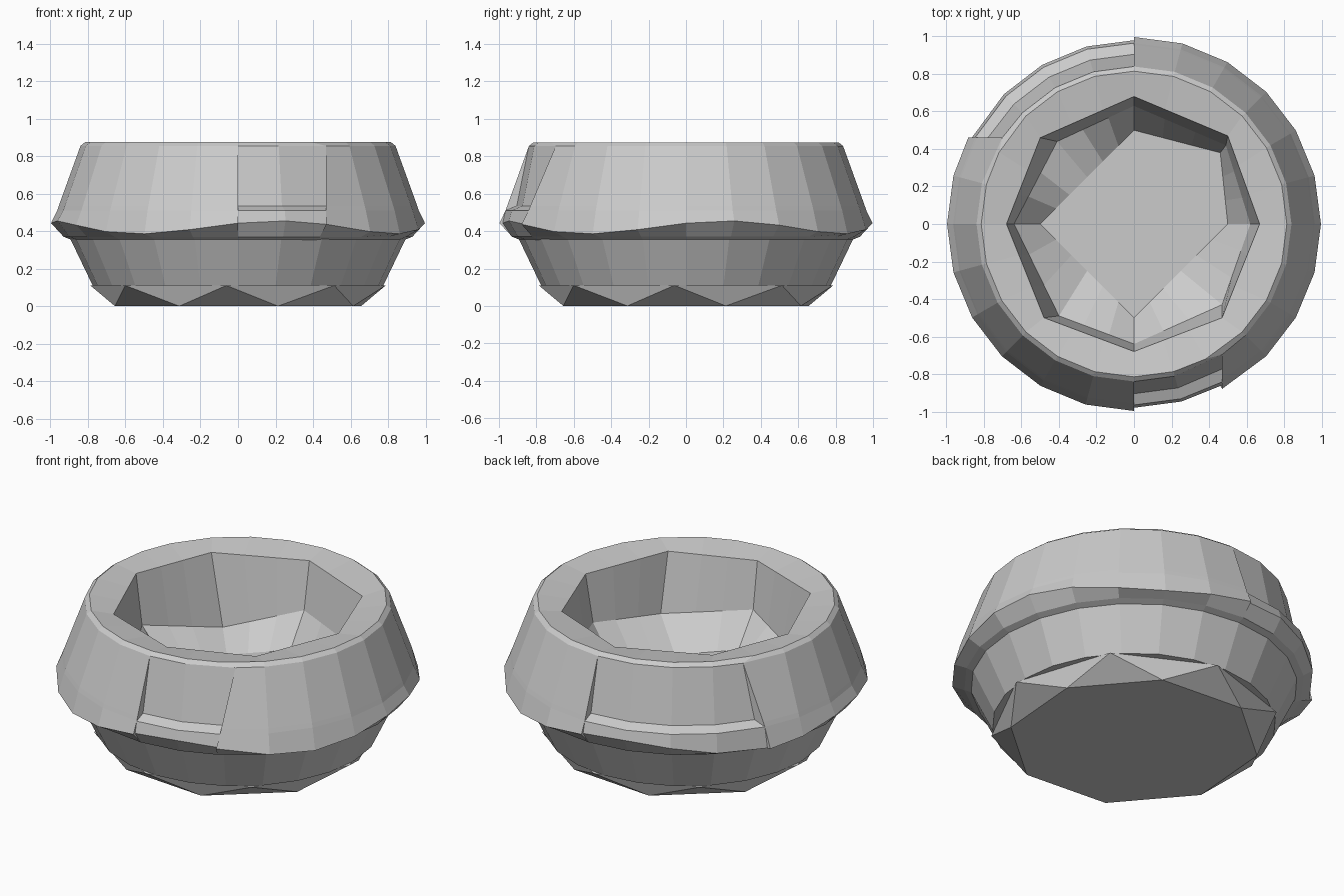
import bpy, bmesh
from math import sin, cos, radians, floor, sqrt

if "Cube" in bpy.data.objects:
    bpy.data.objects.remove(bpy.data.objects["Cube"])


def finish(bm, name):
    bmesh.ops.remove_doubles(bm, verts=bm.verts, dist=0.001)
    bmesh.ops.dissolve_degenerate(bm, edges=bm.edges, dist=0.0005)
    bmesh.ops.recalc_face_normals(bm, faces=bm.faces)
    mesh = bpy.data.meshes.new(name)
    bm.to_mesh(mesh)
    bm.free()
    ob = bpy.data.objects.new(name, mesh)
    bpy.context.collection.objects.link(ob)
    return ob


def loft(name, rings, cap_last=False):
    bm = bmesh.new()
    loops = [[bm.verts.new(p) for p in ring] for ring in rings]
    for a, b in zip(loops, loops[1:]):
        n = len(a)
        for i in range(n):
            j = (i + 1) % n
            bm.faces.new((a[i], a[j], b[j], b[i]))
    if cap_last:
        bm.faces.new(loops[-1])
    return finish(bm, name)


def polar(r, deg, z):
    return (r * cos(radians(deg)), r * sin(radians(deg)), z)


def outer(r, deg, z):
    # panel edges run in straight upright planes instead of along a radius
    if deg == 298:
        return (0.47, -sqrt(r * r - 0.47 ** 2), z)
    if deg == 152:
        return (-sqrt(r * r - 0.46 ** 2), 0.46, z)
    return polar(r, deg, z)


def on_polygon(pts, deg):
    # point along an eight-sided outline, 45 degrees per side
    t = (deg % 360) / 45
    i = floor(t)
    f = t - i
    return [p + (q - p) * f for p, q in zip(pts[i % 8], pts[(i + 1) % 8])]


# Foot: faceted band with alternating triangles
bm = bmesh.new()
lo = [bm.verts.new(polar(0.69, 18 + 45 * k, 0)) for k in range(8)]
hi = [bm.verts.new(polar(0.79, 40.5 + 45 * k, 0.11)) for k in range(8)]
for k in range(8):
    n = (k + 1) % 8
    bm.faces.new((lo[k], lo[n], hi[k]))
    bm.faces.new((hi[k], lo[n], hi[n]))
bm.faces.new(lo)
bm.faces.new(hi)
finish(bm, "foot")

# Lower body: flaring faceted wall
steps = [15 * k for k in range(24)]
loft("lower_body", [
    [polar(0.66, a, 0.115) for a in steps],
    [polar(0.775, a, 0.11) for a in steps],
    [polar(0.895, a, 0.36) for a in steps],
])

# Angles of the collar, doubled where a recessed panel starts or stops
columns = []
for a in range(0, 360, 15):
    if a in (90, 270):
        columns += [(a, 0), (a, 1)]
    elif a in (150, 300):
        a = 298 if a == 300 else 152
        columns += [(a, 1), (a, 0)]
    else:
        columns.append((a, int(90 < a < 150 or 270 < a < 300)))


def lip_z(a):
    # uneven lower edge of the collar
    return 0.42 + 0.035 * sin(radians(a * 4 + 40))


def wall(z):
    return 0.995 - (z - 0.42) * 0.34


# Collar with recessed panels, rim, and eight-sided basin
opening = [(.67, 0, .85), (.5, .47, .85), (0, .68, .85), (-.5, .46, .85),
           (-.68, 0, .85), (-.48, -.5, .85), (0, -.68, .85), (.47, -.5, .85)]
shelf = [(.62, 0, .57), (.49, .42, .55), (0, .63, .57), (-.41, .44, .43),
         (-.64, 0, .55), (-.40, -.49, .45), (0, -.64, .57), (.47, -.43, .5)]
basin_floor = [(.5, 0, .38), (.46, .38, .38), (0, .5, .38), (-.25, .25, .38),
               (-.5, 0, .38), (-.25, -.25, .38), (0, -.5, .38), (.25, -.25, .38)]
loft("collar", [
    [polar(0.88, a, 0.35) for a, r in columns],
    [polar(0.93, a, 0.37) for a, r in columns],
    [outer(0.98 if r else 0.997, a, lip_z(a)) for a, r in columns],
    [outer(0.965 if r else wall(0.51), a, 0.51) for a, r in columns],
    [outer(0.905 if r else wall(0.535), a, 0.535) for a, r in columns],
    [outer(0.84, a, 0.855) for a, r in columns],
    [polar(0.815, a, 0.875) for a, r in columns],
    [on_polygon(opening, a) for a, r in columns],
    [on_polygon(shelf, a) for a, r in columns],
    [on_polygon(basin_floor, a) for a, r in columns],
], cap_last=True)
